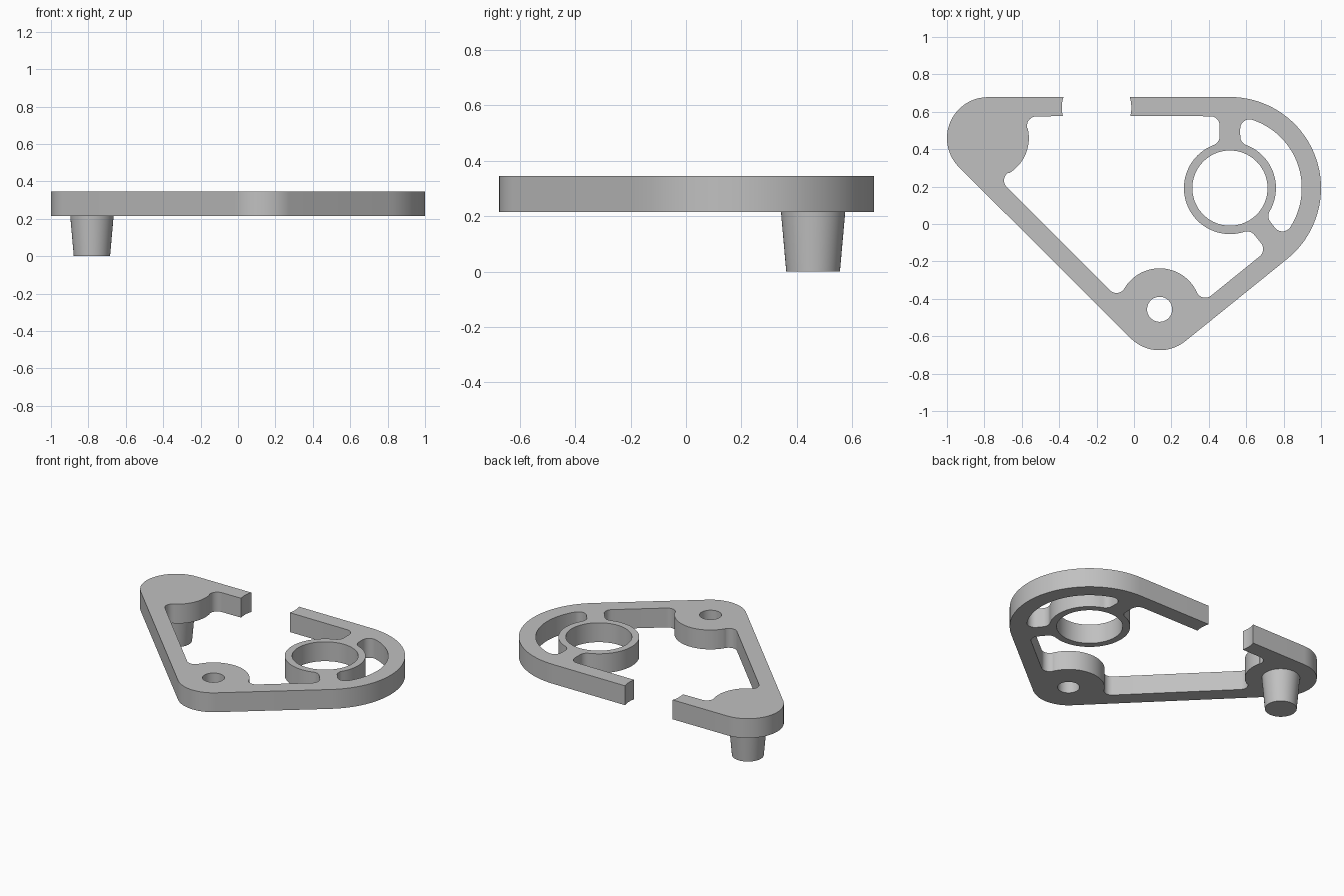
import bpy, bmesh
from math import sin, cos, radians, ceil
from mathutils import Vector

cube = bpy.data.objects.get("Cube")
if cube:
    bpy.data.objects.remove(cube)

BOTTOM, TOP = 0.215, 0.345
RING = Vector((0.513, 0.192))    # bearing ring centre
BOSS = Vector((0.137, -0.456))   # drilled boss centre
PEG = Vector((-0.781, 0.459))    # peg boss centre
GAP = Vector((-0.2, 0.622))      # round cut through the back bar
ROUND, ARM_R, BOSS_R, BAR = 0.487, 0.246, 0.219, 0.103
F = 0.05                         # fillet radius
A = -51.2                        # direction of the lower strut
L = -135                         # outward direction of the long bar

grey = bpy.data.materials.new("light_grey")
grey.use_nodes = True
colour = (0.53, 0.53, 0.53, 1)
grey.diffuse_color = colour
grey.node_tree.nodes["Principled BSDF"].inputs["Base Color"].default_value = colour


def polar(centre, r, angle):
    t = radians(angle)
    return centre + Vector((cos(t), sin(t))) * r


def arc(centre, r, a0, a1):
    steps = max(3, ceil(abs(a1 - a0) / (4 if r > 0.1 else 9)))
    return [polar(centre, r, a0 + (a1 - a0) * i / steps) for i in range(steps + 1)]


def chain(*arcs):
    return [p for a in arcs for p in arc(*a)]


def finish(obj):
    obj.data.materials.clear()
    obj.data.materials.append(grey)
    bpy.ops.object.select_all(action='DESELECT')
    obj.select_set(True)
    bpy.context.view_layer.objects.active = obj
    bpy.ops.object.shade_smooth_by_angle(angle=radians(35))


# Fillet positions around the ring: angle offsets from a strut
IN_R, OUT_R = ARM_R + F, ROUND - BAR - F
IN_A, OUT_A = 20.8, 18.3
lateral = 0.105


def strut_corner(axis, side):
    return polar(polar(RING, OUT_R, axis), lateral, axis + 90 * side)


# Main outline: outside clockwise, then back along the inside of the frame
outline = chain(
    (RING, ROUND, 90, A),
    (BOSS, BOSS_R, A, L),
    (PEG, BOSS_R, L, -270),
    (GAP, 0.186, 162, 194),
    (Vector((-0.522, 0.525)), F, 90, 194),
    (PEG, BOSS_R, 14, -59),
    (Vector((-0.645, 0.232)), F, 121, 225),
    (Vector((-0.094, -0.319)), F, 225, 329),
    (BOSS, BOSS_R, 149, 25),
    (Vector((0.381, -0.344)), F, 205, 309),
    (strut_corner(A, -1), F, A, A + 90),
    (polar(RING, IN_R, A - IN_A), F, A + 90, A + 180 - IN_A),
    (RING, ARM_R, A - IN_A, IN_A - 270),
    (polar(RING, IN_R, 90 + IN_A), F, IN_A - 90, 0),
    (strut_corner(90, 1), F, 0, 90),
    (GAP, 0.186, -14, 18),
)

# Crescent window between the two struts
window = chain(
    (RING, ROUND - BAR, A + OUT_A, 90 - OUT_A),
    (polar(RING, OUT_R, 90 - OUT_A), F, 90 - OUT_A, 180),
    (polar(RING, IN_R, 90 - IN_A), F, 180, 270 - IN_A),
    (RING, ARM_R, 90 - IN_A, A + IN_A),
    (polar(RING, IN_R, A + IN_A), F, A + 180 + IN_A, A + 270),
    (polar(RING, OUT_R, A + OUT_A), F, A + 270, A + 360 + OUT_A),
)
ring_hole = arc(RING, 0.201, 0, 360)[:-1]
bolt_hole = arc(BOSS, 0.067, 0, 360)[:-1]

# Frame plate: filled flat curve with holes, extruded
curve = bpy.data.curves.new("frame_plate", 'CURVE')
curve.dimensions = '2D'
curve.fill_mode = 'BOTH'
curve.extrude = (TOP - BOTTOM) / 2
for loop in (outline, window, ring_hole, bolt_hole):
    spline = curve.splines.new('POLY')
    spline.points.add(len(loop) - 1)
    for point, p in zip(spline.points, loop):
        point.co = (p.x, p.y, 0, 1)
    spline.use_cyclic_u = True
plate = bpy.data.objects.new("frame_plate", curve)
bpy.context.collection.objects.link(plate)
plate.location.z = (TOP + BOTTOM) / 2
bpy.ops.object.select_all(action='DESELECT')
plate.select_set(True)
bpy.context.view_layer.objects.active = plate
bpy.ops.object.convert(target='MESH')
plate = bpy.context.view_layer.objects.active
bm = bmesh.new()
bm.from_mesh(plate.data)
bmesh.ops.remove_doubles(bm, verts=bm.verts, dist=0.0002)
bmesh.ops.recalc_face_normals(bm, faces=bm.faces)
bm.to_mesh(plate.data)
bm.free()
finish(plate)

# Tapered peg below the corner boss
bpy.ops.mesh.primitive_cone_add(vertices=64, radius1=0.097, radius2=0.116,
                                depth=BOTTOM, location=(PEG.x, PEG.y, BOTTOM / 2))
peg = bpy.context.object
peg.name = "tapered_peg"
finish(peg)
